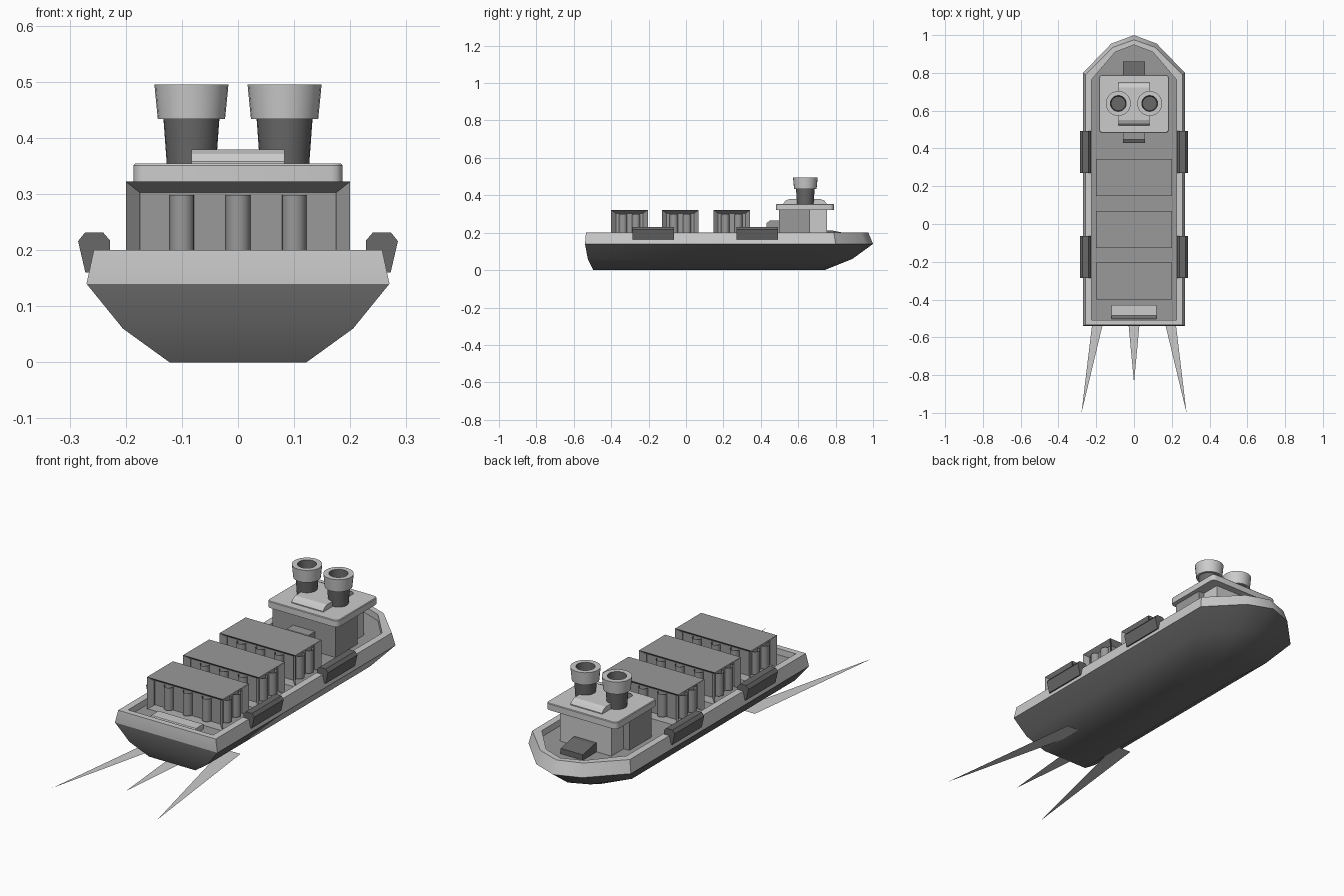
import bpy, bmesh, math

if "Cube" in bpy.data.objects:
    bpy.data.objects.remove(bpy.data.objects["Cube"])


def material(name, v):
    m = bpy.data.materials.new(name)
    m.diffuse_color = (v, v, v, 1)
    m.use_nodes = True
    m.node_tree.nodes["Principled BSDF"].inputs["Base Color"].default_value = m.diffuse_color
    return m


LIGHT = material("light grey", 0.60)
MID = material("mid grey", 0.32)
DARK = material("dark grey", 0.14)


def finish(bm, name, mats, smooth=None, recalc=True):
    if recalc:
        bmesh.ops.recalc_face_normals(bm, faces=bm.faces[:])
    me = bpy.data.meshes.new(name)
    bm.to_mesh(me)
    bm.free()
    for m in mats:
        me.materials.append(m)
    ob = bpy.data.objects.new(name, me)
    bpy.context.collection.objects.link(ob)
    if smooth:
        bpy.ops.object.select_all(action='DESELECT')
        ob.select_set(True)
        bpy.context.view_layer.objects.active = ob
        bpy.ops.object.shade_smooth_by_angle(angle=math.radians(smooth))
    return ob


def box_bm(x, y0, y1, z0, z1):
    bm = bmesh.new()
    bmesh.ops.create_cube(bm, size=1)
    for v in bm.verts:
        v.co = (v.co.x * 2 * x, (y0 + y1) / 2 + v.co.y * (y1 - y0),
                (z0 + z1) / 2 + v.co.z * (z1 - z0))
    return bm


def extrude(name, pts, mat):
    """Prism between a first and a matching second list of points."""
    bm = bmesh.new()
    a, b = ([bm.verts.new(p) for p in ring] for ring in pts)
    bm.faces.new(a)
    bm.faces.new(b)
    for i in range(len(a)):
        j = (i + 1) % len(a)
        bm.faces.new((a[i], a[j], b[j], b[i]))
    return finish(bm, name, [mat])


def yz_prism(name, x, prof, mat):
    return extrude(name, [[(s * x, y, z) for y, z in prof] for s in (-1, 1)], mat)


def lathe(name, cx, cy, prof, mats, rule=None, n=24):
    bm = bmesh.new()
    rings = []
    for r, z in prof:
        if r == 0:
            rings.append([bm.verts.new((cx, cy, z))] * n)
        else:
            rings.append([bm.verts.new((cx + r * math.cos(2 * math.pi * i / n),
                                        cy + r * math.sin(2 * math.pi * i / n), z))
                          for i in range(n)])
    for k, (a, b) in enumerate(zip(rings, rings[1:])):
        for i in range(n):
            j = (i + 1) % n
            vs = list(dict.fromkeys((a[i], a[j], b[j], b[i])))
            f = bm.faces.new(vs)
            f.material_index = rule(k) if rule else 0
    return finish(bm, name, mats, 35)


# Hull: stacked outlines (half width, stern y, shoulder y, cheek x, cheek y, bow y, z)
levels = [(.122, -.495, .58, .055, .71, .74, 0),
          (.205, -.525, .70, .090, .85, .89, .06),
          (.270, -.540, .80, .120, .955, 1.0, .14),
          (.257, -.535, .79, .113, .935, .975, .20),
          (.224, -.507, .765, .100, .91, .948, .20),
          (.224, -.507, .765, .100, .91, .948, .17)]
bm = bmesh.new()
rings = []
for w, ys, ya, xb, yb, yc, z in levels:
    pts = [(w, ys), (w, ya), (xb, yb), (0, yc), (-xb, yb), (-w, ya), (-w, ys)]
    rings.append([bm.verts.new((x, y, z)) for x, y in pts])
bm.faces.new(rings[0]).material_index = 2
bm.faces.new(rings[-1]).material_index = 1
for k, (a, b) in enumerate(zip(rings, rings[1:])):
    for i in range(7):
        j = (i + 1) % 7
        bm.faces.new((a[i], a[j], b[j], b[i])).material_index = 2 if k < 2 else 0
finish(bm, "hull", [LIGHT, MID, DARK], 40)

# Containers with recessed side panels and rounded ribs
for n, yc in enumerate((-.302, -.030, .245)):
    bm = box_bm(.2, yc - .098, yc + .098, .168, .322)
    bm.normal_update()
    sides = [f for f in bm.faces if abs(f.normal.z) < .5]
    bmesh.ops.inset_individual(bm, faces=sides, thickness=.027, depth=0)
    for f in sides:
        nrm = f.normal.copy()
        bmesh.ops.translate(bm, verts=f.verts[:], vec=nrm * -.025)
    finish(bm, f"container_{n + 1}", [MID])
    spots = [(x, yc + s * .075) for x in (-.1, 0, .1) for s in (-1, 1)]
    spots += [(s * .177, yc + d) for d in (-.035, .035) for s in (-1, 1)]
    for k, (x, y) in enumerate(spots):
        lathe(f"container_{n + 1}_rib_{k + 1}", x, y,
              [(.022, .19), (.022, .298)], [MID], n=16)

# Side fenders hooked over the rail
fender = [(.228, .185), (.228, .217), (.240, .231), (.273, .231),
          (.285, .216), (.272, .16), (.262, .16), (.252, .185)]
for s, side in ((1, "right"), (-1, "left")):
    for n, y0 in enumerate((-.285, .270)):
        extrude(f"fender_{side}_{n + 1}",
                [[(s * x, y, z) for x, z in fender] for y in (y0, y0 + .222)], DARK)

# Cabin: main block, narrower bow part, rounded roof and roof hump
finish(box_bm(.165, .497, .662, .168, .325), "cabin", [MID])
finish(box_bm(.135, .65, .755, .168, .325), "cabin_bow_part", [LIGHT])
bm = box_bm(.186, .482, .79, .322, .354)
edges = [e for e in bm.edges if abs(e.verts[0].co.z - e.verts[1].co.z) > .01]
bmesh.ops.bevel(bm, geom=edges, offset=.02, segments=3, profile=.5, affect='EDGES')
edges = [e for e in bm.edges if all(v.co.z > .35 for v in e.verts)]
bmesh.ops.bevel(bm, geom=edges, offset=.003, segments=1, affect='EDGES')
finish(bm, "cabin_roof", [LIGHT], 35)
yz_prism("roof_hump", .083, [(.522, .35), (.522, .358), (.532, .371), (.55, .379),
                             (.722, .379), (.74, .371), (.75, .358), (.75, .35)], LIGHT)

# Deck fittings
yz_prism("cabin_entry", .058, [(.43, .168), (.43, .25), (.448, .265),
                               (.51, .265), (.51, .168)], MID)
yz_prism("bow_hatch", .058, [(.70, .168), (.70, .213), (.775, .213),
                             (.86, .196), (.86, .168)], DARK)
yz_prism("stern_hatch", .118, [(-.502, .168), (-.502, .18), (-.485, .194),
                               (-.43, .194), (-.43, .168)], LIGHT)

# Twin funnels with flared hollow caps
for s, side in ((1, "right"), (-1, "left")):
    lathe(f"funnel_{side}", s * .083, .638, [(0, .34), (.043, .34), (.05, .436)], [DARK])
    lathe(f"funnel_cap_{side}", s * .083, .638,
          [(0, .434), (.06, .434), (.066, .495), (.042, .495), (.038, .44), (0, .44)],
          [LIGHT, DARK], lambda k: 1 if k > 2 else 0)

# Flat wake streaks on the water
for name, tri in (("wake_right", [(.098, -.25), (.278, -1), (.188, -.25)]),
                  ("wake_left", [(-.188, -.25), (-.278, -1), (-.098, -.25)]),
                  ("wake_centre", [(-.034, -.48), (0, -.84), (.034, -.48)])):
    bm = bmesh.new()
    bm.faces.new([bm.verts.new((x, y, .002)) for x, y in tri])
    finish(bm, name, [LIGHT], recalc=False)
